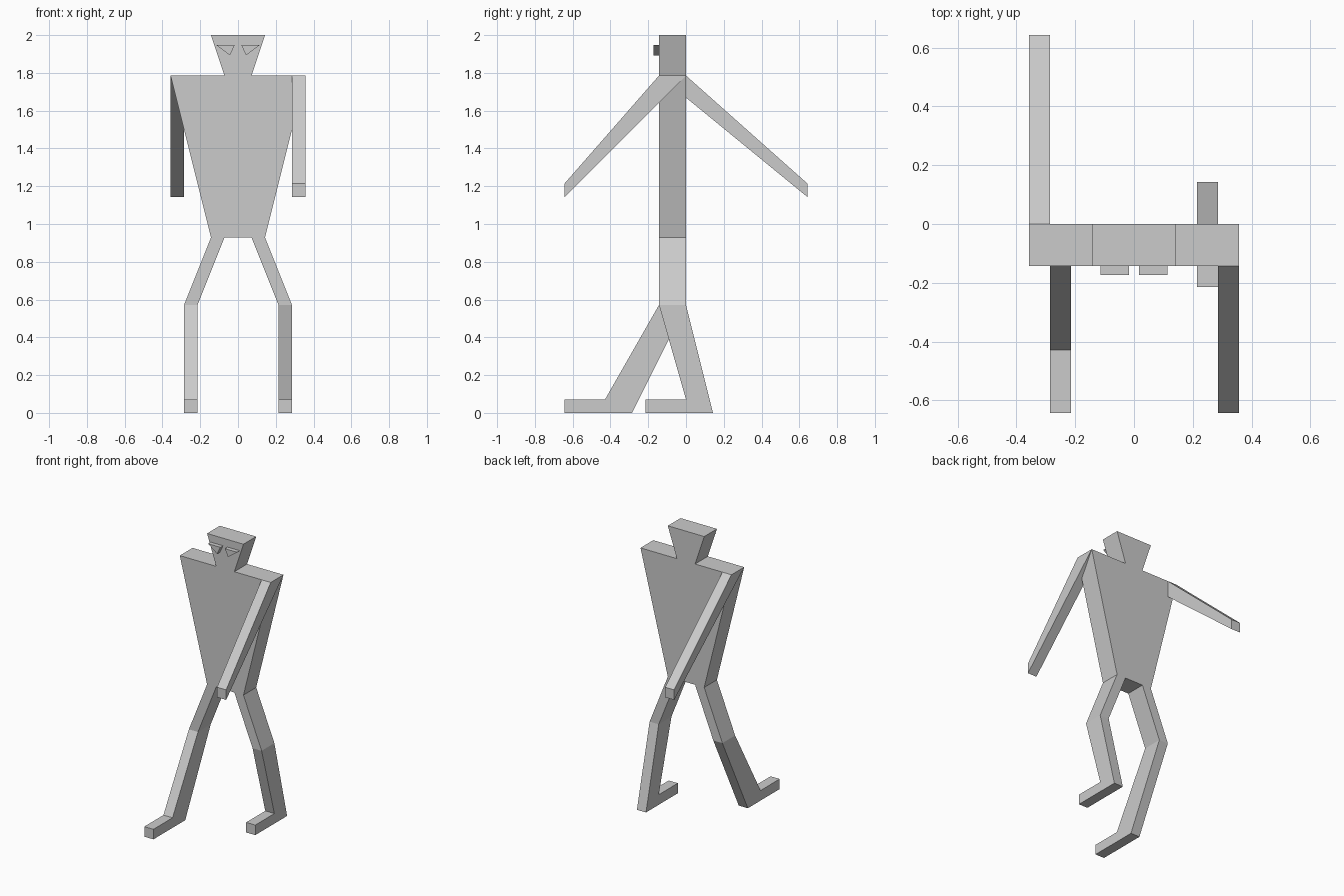
import bpy
import bmesh
from mathutils import Vector

U = 1 / 14          # modelling unit: the figure is 28 units tall
FRONT, BACK = -2, 0  # thickness of the slab-like body along y

cube = bpy.data.objects.get("Cube")
if cube:
    bpy.data.objects.remove(cube, do_unlink=True)

grey = bpy.data.materials.new("plain grey")
grey.use_nodes = True
COLOUR = (0.6, 0.6, 0.6, 1)
grey.diffuse_color = COLOUR
grey.node_tree.nodes["Principled BSDF"].inputs["Base Color"].default_value = COLOUR


def prism(name, profile, axis, start, end):
    """Extrude a 2D profile: (x, z) along y, or (y, z) along x."""
    def place(p, depth):
        a, z = p
        return Vector((a, depth, z) if axis == "y" else (depth, a, z)) * U

    bm = bmesh.new()
    face = bm.faces.new([bm.verts.new(place(p, start)) for p in profile])
    far = bmesh.ops.extrude_face_region(bm, geom=[face])["geom"]
    offset = place((0, 0), end - start)
    bmesh.ops.translate(bm, vec=offset, verts=[g for g in far if isinstance(g, bmesh.types.BMVert)])
    bmesh.ops.recalc_face_normals(bm, faces=bm.faces)
    mesh = bpy.data.meshes.new(name)
    bm.to_mesh(mesh)
    bm.free()
    mesh.materials.append(grey)
    obj = bpy.data.objects.new(name, mesh)
    bpy.context.collection.objects.link(obj)
    return obj


# Torso and head: tapered slabs
prism("torso", [(-5, 25), (5, 25), (2, 13), (-2, 13)], "y", FRONT, BACK)
prism("head", [(-2, 28), (2, 28), (1, 25), (-1, 25)], "y", FRONT, BACK)

# Mirrored eyes and thighs
for side, s in (("left", 1), ("right", -1)):
    eye = [(0.25, 27.25), (1.6, 27.25), (0.6, 26.5)]
    prism(side + "_eye", [(s * x, z) for x, z in eye], "y", FRONT - 0.42, FRONT)
    thigh = [(1, 13), (2, 13), (4, 8), (3, 8)]
    prism(side + "_thigh", [(s * x, z) for x, z in thigh], "y", FRONT, BACK)

# Arms: one swings forward, the other back
prism("left_arm", [(FRONT, 25), (BACK, 25), (-9, 16), (-9, 17)], "x", 4, 5)
prism("right_arm", [(BACK, 25), (FRONT, 25), (9, 16), (9, 17)], "x", -5, -4)


# Shins with feet: the heel sits further forward on the striding leg
def lower_leg(name, heel, ankle, toe, start, end):
    profile = [(FRONT, 8), (ankle, 1), (toe, 1), (toe, 0), (heel, 0), (BACK, 8)]
    prism(name, profile, "x", start, end)


lower_leg("left_shin_and_foot", 2, 0, -3, 3, 4)
lower_leg("right_shin_and_foot", -4, -6, -9, -4, -3)
